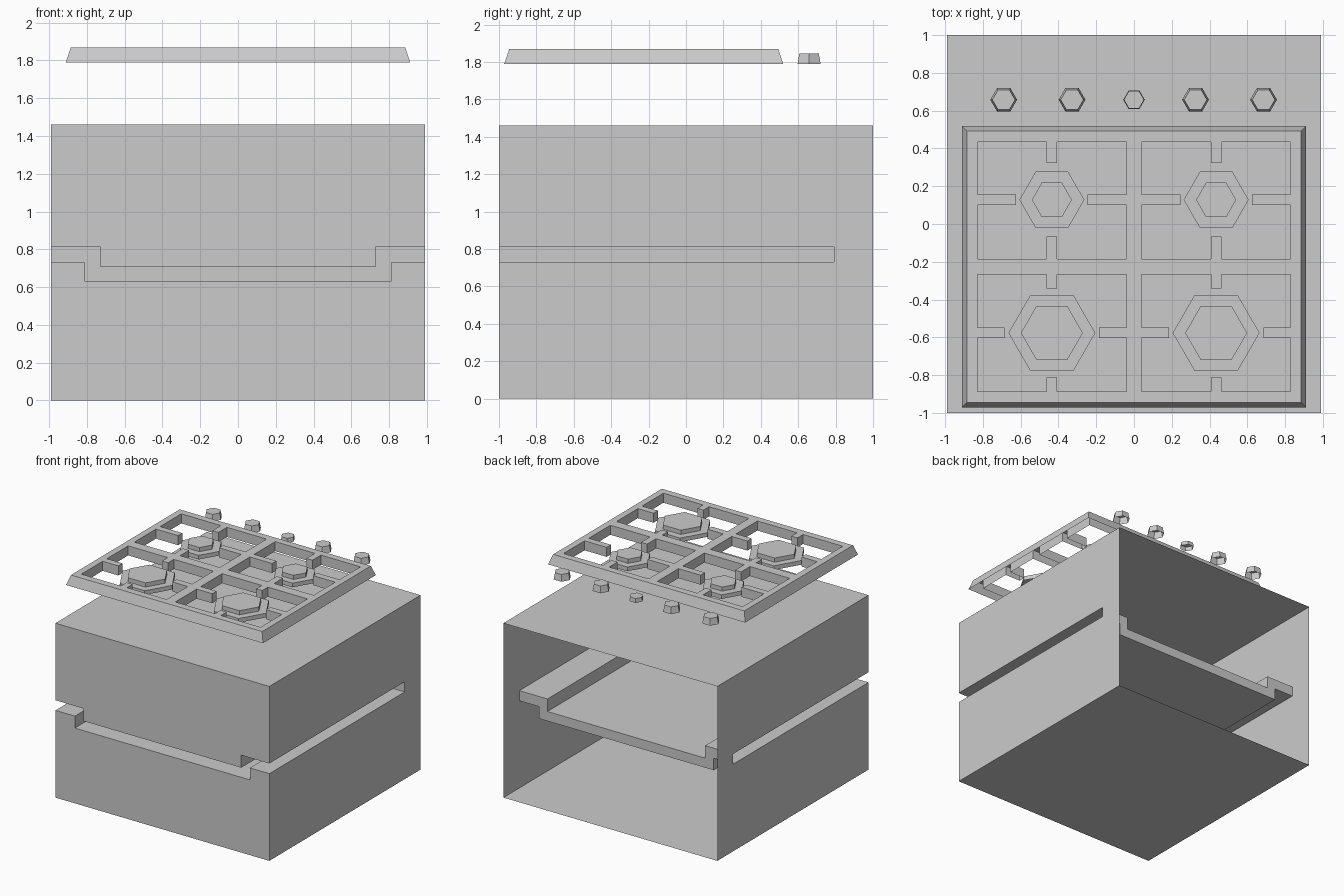
import bpy, bmesh, math
from mathutils import Vector

if "Cube" in bpy.data.objects:
    bpy.data.objects.remove(bpy.data.objects["Cube"])


def make_object(name, bm):
    bmesh.ops.recalc_face_normals(bm, faces=bm.faces)
    mesh = bpy.data.meshes.new(name)
    bm.to_mesh(mesh)
    bm.free()
    obj = bpy.data.objects.new(name, mesh)
    bpy.context.collection.objects.link(obj)
    return obj


def loft(bm, bottom, top):
    """Closed solid between two matching rings of 3D points."""
    a = [bm.verts.new(p) for p in bottom]
    b = [bm.verts.new(p) for p in top]
    n = len(a)
    for i in range(n):
        j = (i + 1) % n
        bm.faces.new((a[i], a[j], b[j], b[i]))
    bm.faces.new(a[::-1])
    bm.faces.new(b)


def rect(x0, x1, y0, y1, z):
    return [(x0, y0, z), (x1, y0, z), (x1, y1, z), (x0, y1, z)]


def hexagon(x, y, r, z):
    return [(x + r * math.cos(i * math.pi / 3), y + r * math.sin(i * math.pi / 3), z)
            for i in range(6)]


def remove_facing(bm, direction):
    bm.normal_update()
    d = Vector(direction)
    bmesh.ops.delete(bm, geom=[f for f in bm.faces if f.normal.dot(d) > 0.95],
                     context='FACES_ONLY')


def cut(obj, cutter, open_side, limit):
    """Subtract the cutter, then open the outermost faces on one side."""
    cutter.hide_render = True
    mod = obj.modifiers.new("cut", 'BOOLEAN')
    mod.operation = 'DIFFERENCE'
    mod.solver = 'EXACT'
    mod.object = cutter
    bpy.context.view_layer.objects.active = obj
    bpy.ops.object.modifier_apply(modifier=mod.name)
    bpy.data.objects.remove(cutter)
    bm = bmesh.new()
    bm.from_mesh(obj.data)
    d = Vector(open_side)
    faces = [f for f in bm.faces
             if f.normal.dot(d) > 0.95 and f.calc_center_median().dot(d) > limit]
    bmesh.ops.delete(bm, geom=faces, context='FACES_ONLY')
    bm.to_mesh(obj.data)
    bm.free()


# Oven body: box with a stepped slot round the front and sides, open back
bm = bmesh.new()
loft(bm, rect(-0.99, 0.99, -1, 1, 0), rect(-0.99, 0.99, -1, 1, 1.46))
body = make_object("oven_body", bm)

half = [(0.81, 0.63), (0.81, 0.73), (1.1, 0.73), (1.1, 0.815), (0.73, 0.815), (0.73, 0.71)]
profile = half + [(-x, z) for x, z in reversed(half)]
bm = bmesh.new()
loft(bm, [(x, -1.1, z) for x, z in profile], [(x, 0.79, z) for x, z in profile])
cut(body, make_object("slot_cutter", bm), (0, 1, 0), 0.95)

# Burner layout: centre y, hole y range, burner radius, cap radius, prong tip distances
BX, Z0, Z1, W = 0.435, 1.79, 1.87, 0.028
BURNERS = [
    ("back", 0.128, -0.185, 0.435, 0.172, 0.106, 0.19, 0.195),
    ("front", -0.577, -0.887, -0.267, 0.23, 0.164, 0.25, 0.235),
]


def hole_outline(cx, cy, y0, y1, tx, ty):
    x0, x1 = cx - 0.395, cx + 0.395
    return [(x0, y0), (cx - W, y0), (cx - W, cy - ty), (cx + W, cy - ty), (cx + W, y0),
            (x1, y0), (x1, cy - W), (cx + tx, cy - W), (cx + tx, cy + W), (x1, cy + W),
            (x1, y1), (cx + W, y1), (cx + W, cy + ty), (cx - W, cy + ty), (cx - W, y1),
            (x0, y1), (x0, cy + W), (cx - tx, cy + W), (cx - tx, cy - W), (x0, cy - W)]


# Pan grate: bevelled plate with four pronged openings, open underneath
bm = bmesh.new()
loft(bm, rect(-0.912, 0.912, -0.972, 0.52, Z0), rect(-0.885, 0.885, -0.945, 0.493, Z1))
grate = make_object("pan_grate", bm)
bm = bmesh.new()
for _, cy, y0, y1, _, _, tx, ty in BURNERS:
    for side in (-1, 1):
        pts = hole_outline(side * BX, cy, y0, y1, tx, ty)
        loft(bm, [(x, y, 1.7) for x, y in pts], [(x, y, 1.95) for x, y in pts])
cut(grate, make_object("grate_cutter", bm), (0, 0, -1), -1.85)

# Burners: hexagonal base with a smaller hexagonal cap
for row, cy, _, _, r, cap, _, _ in BURNERS:
    for side, label in ((-1, "left"), (1, "right")):
        bm = bmesh.new()
        loft(bm, hexagon(side * BX, cy, r, Z0), hexagon(side * BX, cy, r, 1.825))
        loft(bm, hexagon(side * BX, cy, cap, 1.825), hexagon(side * BX, cy, cap, 1.86))
        remove_facing(bm, (0, 0, -1))
        make_object(f"burner_{row}_{label}", bm)

# Control knobs: four large, one small in the middle
for i, x in enumerate((-0.69, -0.328, 0, 0.326, 0.686)):
    r, top, h = (0.057, 0.053, 0.035) if i == 2 else (0.071, 0.06, 0.055)
    bm = bmesh.new()
    loft(bm, hexagon(x, 0.658, r, Z0), hexagon(x, 0.658, top, Z0 + h))
    remove_facing(bm, (0, 0, -1))
    make_object(f"control_knob_{i + 1}", bm)
